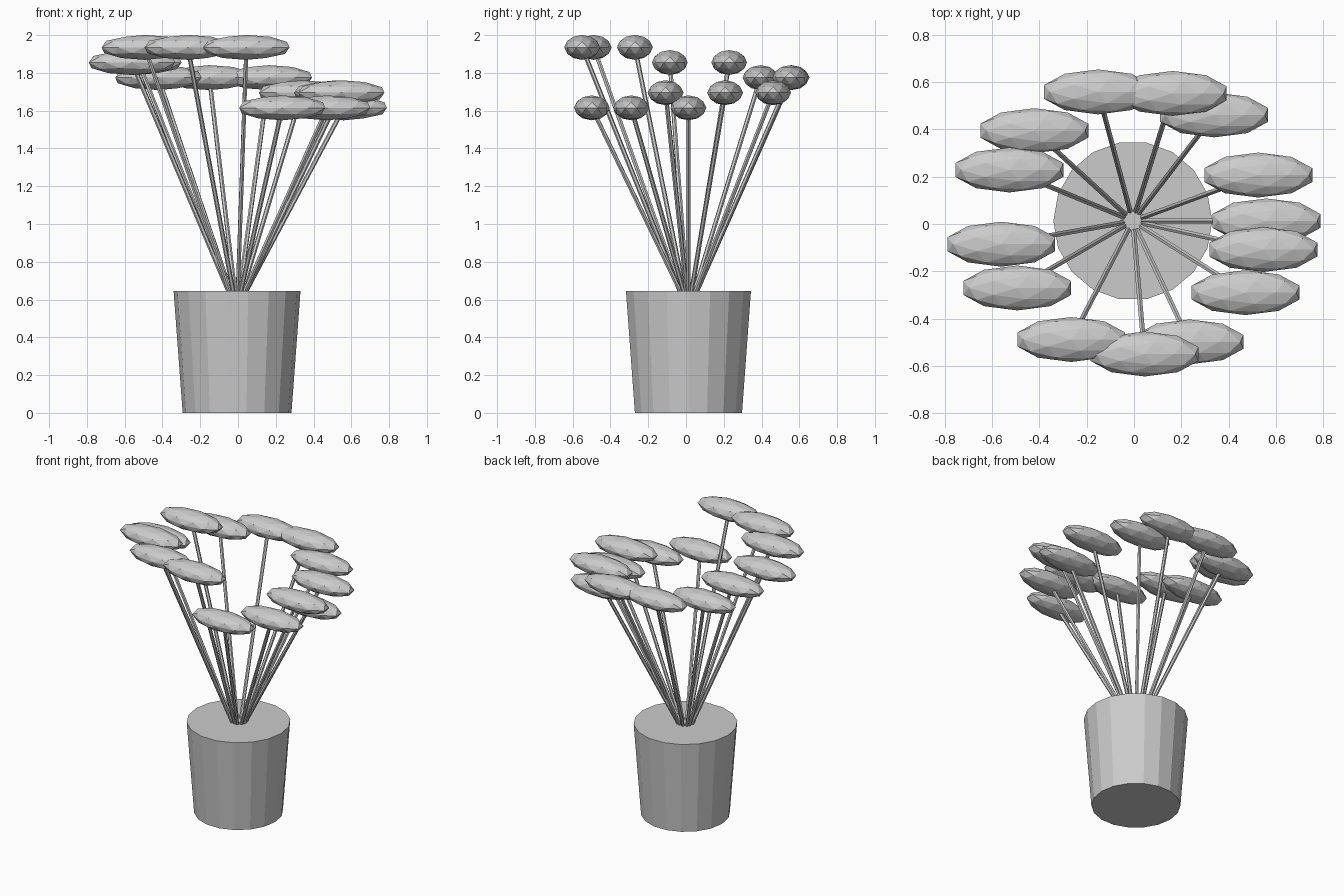
import bpy, math
from mathutils import Vector

if "Cube" in bpy.data.objects:
    bpy.data.objects.remove(bpy.data.objects["Cube"])

CENTRE = Vector((-0.005, 0.013, 0))
GOLDEN = 2.4
COUNT = 14


def cone(name, sides, r1, r2, a, b, spin=0.0):
    """Tapered prism running from point a to point b."""
    d = b - a
    bpy.ops.mesh.primitive_cone_add(vertices=sides, radius1=r1, radius2=r2,
                                    depth=d.length, location=(a + b) / 2)
    ob = bpy.context.object
    ob.name = name
    ob.rotation_euler = d.to_track_quat('Z', 'Y').to_euler() if spin == 0 else (0, 0, spin)
    return ob


# Tapered pot, a corner on the +x axis
cone("pot", 18, 0.288, 0.336, CENTRE, CENTRE + Vector((0, 0, 0.645)), math.radians(90))

# Stems fan out at golden-angle steps, each ending in a flattened leaf
for i in range(COUNT):
    direction = Vector((math.cos(i * GOLDEN), math.sin(i * GOLDEN), 0))
    foot = CENTRE + direction * 0.04 + Vector((0, 0, 0.63))
    tip = CENTRE + direction * 0.565 + Vector((0, 0, 1.615 + 0.08 * (2 * i % 5)))
    cone(f"stem_{i + 1}", 6, 0.012, 0.012, foot, tip)

    bpy.ops.mesh.primitive_ico_sphere_add(subdivisions=2, radius=1, location=tip)
    leaf = bpy.context.object
    leaf.name = f"leaf_{i + 1}"
    leaf.scale = (0.24, 0.095, 0.066)
